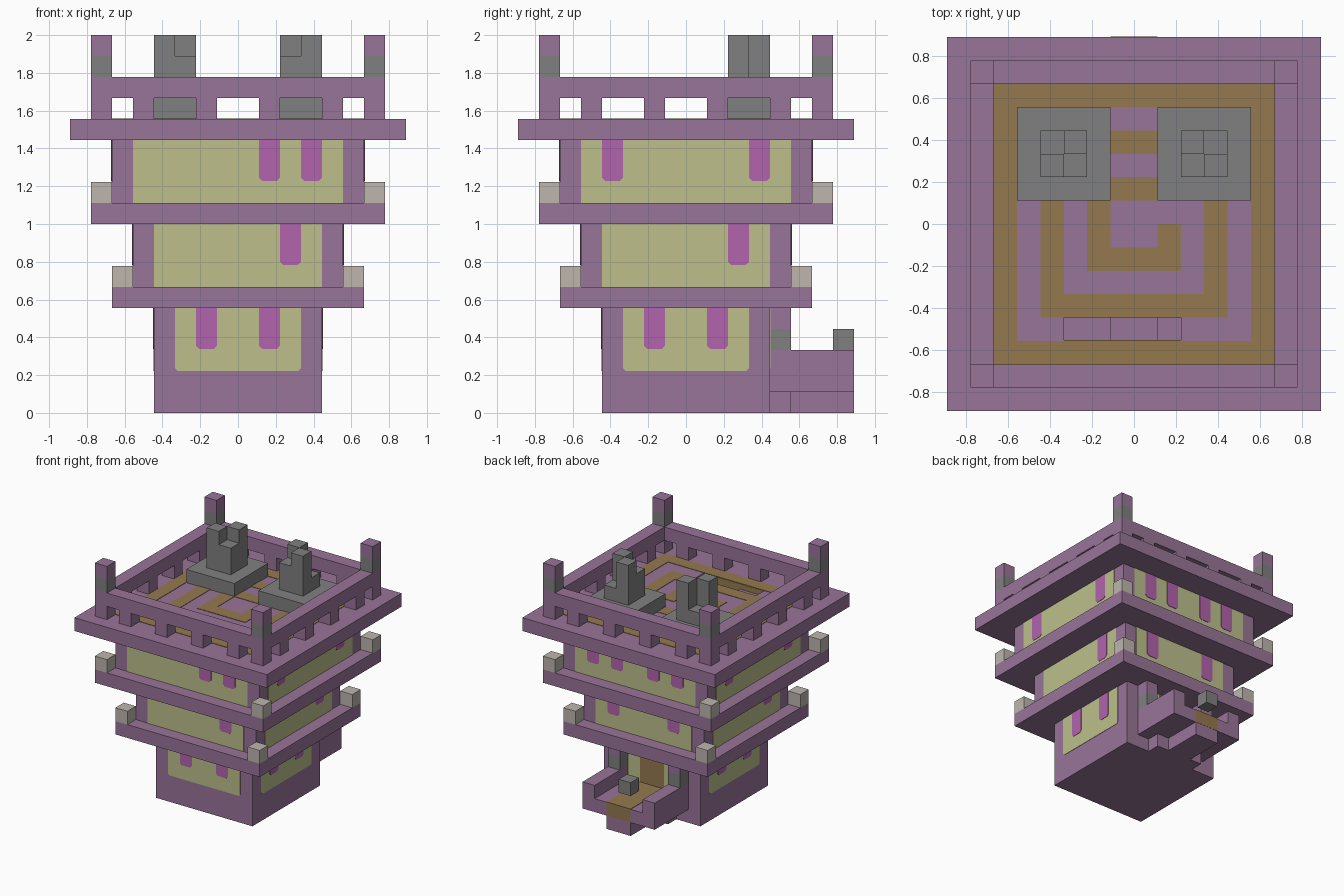
import bpy, bmesh
from math import pi
from mathutils import Matrix

if "Cube" in bpy.data.objects:
    bpy.data.objects.remove(bpy.data.objects["Cube"])

U = 1 / 9      # one building block
THIN = 0.03    # thickness of painted plates, in blocks


def material(name, rgb):
    lin = [((c / 255 + 0.055) / 1.055) ** 2.4 for c in rgb] + [1]
    m = bpy.data.materials.new(name)
    m.use_nodes = True
    m.diffuse_color = lin
    m.node_tree.nodes["Principled BSDF"].inputs["Base Color"].default_value = lin
    return m


PURPLE = material("purple stone", (153, 117, 152))
KHAKI = material("pale khaki", (189, 191, 139))
MAGENTA = material("magenta", (178, 100, 172))
GREY = material("grey stone", (128, 128, 128))
PALE = material("pale grey", (189, 182, 174))
TAN = material("tan", (148, 121, 78))


def finish(name, bm, mat):
    bmesh.ops.recalc_face_normals(bm, faces=bm.faces)
    bmesh.ops.scale(bm, vec=(U, U, U), verts=bm.verts)
    mesh = bpy.data.meshes.new(name)
    bm.to_mesh(mesh)
    bm.free()
    mesh.materials.append(mat)
    ob = bpy.data.objects.new(name, mesh)
    bpy.context.collection.objects.link(ob)
    return ob


def boxes(name, mat, *ranges):
    """One object from boxes given as (x0, x1, y0, y1, z0, z1) in blocks."""
    bm = bmesh.new()
    for x0, x1, y0, y1, z0, z1 in ranges:
        m = Matrix.Translation(((x0 + x1) / 2, (y0 + y1) / 2, (z0 + z1) / 2))
        m = m @ Matrix.Diagonal((x1 - x0, y1 - y0, z1 - z0, 1))
        bmesh.ops.create_cube(bm, size=1, matrix=m)
    return finish(name, bm, mat)


def ring(outer, inner, z0, z1):
    return [(-outer, outer, -outer, -inner, z0, z1), (-outer, outer, inner, outer, z0, z1),
            (-outer, -inner, -inner, inner, z0, z1), (inner, outer, -inner, inner, z0, z1)]


def corners(inner, z0, z1):
    o = inner + 1
    return [(x, x + 1, y, y + 1, z0, z1) for x in (-o, inner) for y in (-o, inner)]


def wall_plate(name, mat, side, half, a0, a1, z0, z1, cut=0.0, layer=1):
    """Painted plate with clipped lower corners; side counts quarter turns from the front."""
    bm = bmesh.new()
    y = -half - THIN * layer
    pts = [(a0, z1), (a0, z0 + cut), (a0 + cut, z0), (a1 - cut, z0), (a1, z0 + cut), (a1, z1)]
    if not cut:
        pts = [(a0, z1), (a0, z0), (a1, z0), (a1, z1)]
    face = bm.faces.new([bm.verts.new((a, y, z)) for a, z in pts])
    out = bmesh.ops.extrude_face_region(bm, geom=[face])
    back = [v for v in out["geom"] if isinstance(v, bmesh.types.BMVert)]
    bmesh.ops.translate(bm, verts=back, vec=(0, THIN * layer, 0))
    bmesh.ops.rotate(bm, verts=bm.verts, matrix=Matrix.Rotation(side * pi / 2, 3, "Z"))
    finish(name, bm, mat)


# Tower storeys and the ledges above them
for name, h, z0, z1 in (("lower", 4, 0, 5), ("middle", 5, 6, 9), ("upper", 6, 10, 13)):
    boxes(name + "_storey", PURPLE, (-h, h, -h, h, z0, z1))
boxes("lower_ledge", PURPLE, (-6, 6, -6, 6, 5, 6))
boxes("middle_ledge", PURPLE, (-7, 7, -7, 7, 9, 10))
boxes("lower_corner_blocks", PALE, *corners(5, 6, 7))
boxes("middle_corner_blocks", PALE, *corners(6, 10, 11))

# Wall panels and hanging strips: half width, panel half, bottom, top, clip, strips per side
SIDES = ("front", "left", "back", "right")
STOREYS = {
    "lower": (4, 3, 2, 5, 0.12, [(-2, 1), (-2, 1), (), (-2, 1)]),
    "middle": (5, 4, 6, 9, 0, [(2,), (2,), (-3, 2), (2,)]),
    "upper": (6, 5, 10, 13, 0, [(1, 3), (-4, 3), (-4, -2, 1, 3), (-4, 3)]),
}
for storey, (h, w, z0, z1, cut, strips) in STOREYS.items():
    for i, side in enumerate(SIDES):
        wall_plate(f"{storey}_{side}_panel", KHAKI, i, h, -w, w, z0, z1, cut)
        for a in strips[i]:
            wall_plate(f"{storey}_{side}_strip", MAGENTA, i, h, a, a + 1, z1 - 1.95, z1, 0.15, 2)
wall_plate("door", TAN, 2, 4, -1, 1, 2, 5, 0, 2)

# Roof slab with a stair opening
boxes("roof_slab", PURPLE, (-8, 8, -8, -5, 13, 14), (-8, 8, -4, 8, 13, 14),
      (-8, -3, -5, -4, 13, 14), (2, 8, -5, -4, 13, 14))
boxes("roof_steps", PURPLE, (-3, -1, -5, -4, 13, 13.6), (-1, 1, -5, -4, 13, 13.3),
      (1, 2, -5, -4, 13, 13.05))
boxes("stair_opening_lining", TAN, (-3, 2, -5, -5 + THIN, 13.05, 14))

# Painted floor pattern
t = 14 + THIN
boxes("floor_rings", TAN, *ring(6, 5, 14, t), *ring(4, 3, 14, t))
boxes("floor_spiral", TAN, (-2, 2, -2, -1, 14, t), (-2, -1, -1, 2, 14, t),
      (-1, 2, 1, 2, 14, t), (1, 2, -1, 0, 14, t))

# Parapet
boxes("parapet_rail", PURPLE, *ring(7, 6, 15, 16))
studs = []
for a in (-5, -2, 1, 4):
    for b in (-7, 6):
        studs += [(a, a + 1, b, b + 1, 14, 15), (b, b + 1, a, a + 1, 14, 15)]
boxes("parapet_studs", PURPLE, *studs)
boxes("corner_posts", PURPLE, *corners(6, 14, 15))
boxes("corner_post_bands", GREY, *corners(6, 16, 17))
boxes("corner_post_tops", PURPLE, *corners(6, 17, 18))

# Rooftop turrets, mirrored
for name, s in (("left", 1), ("right", -1)):
    def mx(x0, x1, *rest):
        return (min(s * x0, s * x1), max(s * x0, s * x1), *rest)
    boxes(name + "_turret_base", GREY, mx(1, 5, 1, 5, 14, 15))
    boxes(name + "_turret", GREY, mx(2, 3, 2, 3, 15, 17), mx(3, 4, 2, 3, 15, 18),
          mx(2, 3, 3, 4, 15, 18), mx(3, 4, 3, 4, 15, 16))

# Rear balcony with its supports, rails and door pillars
boxes("balcony_deck", PURPLE, (-3, 3, 4, 8, 1, 2))
boxes("balcony_supports", PURPLE, (-2, 2, 4, 5, 0, 1), (-1, 1, 5, 8, 0, 1))
boxes("balcony_path", TAN, (-1, 1, 4, 8, 2, 2 + THIN), (-1, 1, 8, 8 + THIN / 2, 1, 2 + THIN))
boxes("balcony_rails", PURPLE, (-3, -2, 4, 8, 2, 3), (2, 3, 4, 8, 2, 3))
boxes("door_pillar_bands", GREY, (-3, -2, 4, 5, 3, 4), (2, 3, 4, 5, 3, 4))
boxes("door_pillar_tops", PURPLE, (-3, -2, 4, 5, 4, 5), (2, 3, 4, 5, 4, 5))
boxes("hanging_lantern", GREY, (-1, 0, 7, 8, 3, 4))
